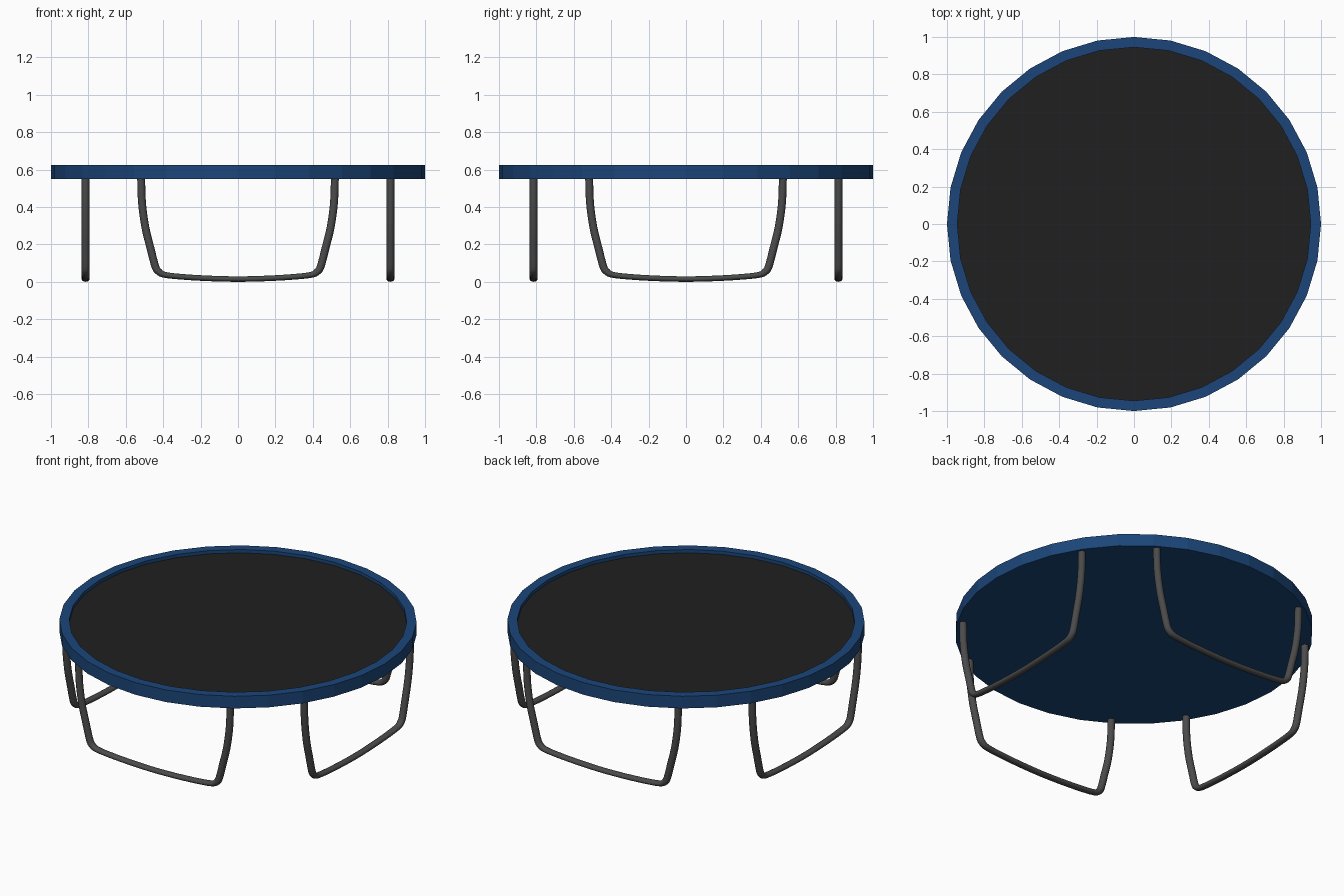
import bpy, bmesh, math
from mathutils import Vector

if "Cube" in bpy.data.objects:
    bpy.data.objects.remove(bpy.data.objects["Cube"])

SIDES = 32


def material(name, rgb):
    m = bpy.data.materials.new(name)
    m.diffuse_color = (*rgb, 1)
    m.use_nodes = True
    m.node_tree.nodes["Principled BSDF"].inputs["Base Color"].default_value = m.diffuse_color
    return m


def make_object(name, bm, mat):
    bmesh.ops.recalc_face_normals(bm, faces=bm.faces)
    me = bpy.data.meshes.new(name)
    bm.to_mesh(me)
    bm.free()
    me.materials.append(mat)
    ob = bpy.data.objects.new(name, me)
    bpy.context.collection.objects.link(ob)
    return ob


def ring(bm, r, z):
    return [bm.verts.new((r * math.cos(a), r * math.sin(a), z))
            for a in (2 * math.pi * i / SIDES for i in range(SIDES))]


def bridge(bm, a, b):
    n = len(a)
    for i in range(n):
        bm.faces.new((a[i], a[(i + 1) % n], b[(i + 1) % n], b[i]))


def smooth_path(pts, steps=4):
    # Catmull-Rom interpolation
    p = [pts[0] * 2 - pts[1]] + pts + [pts[-1] * 2 - pts[-2]]
    out = []
    for i in range(1, len(p) - 2):
        a, b, c, d = p[i - 1:i + 3]
        for s in range(steps):
            t = s / steps
            out.append(0.5 * (2 * b + (c - a) * t + (2 * a - 5 * b + 4 * c - d) * t * t
                              + (3 * b - a - 3 * c + d) * t ** 3))
    return out + [pts[-1]]


blue = material("blue_pad", (0.011, 0.06, 0.19))
black = material("black_mat", (0.014, 0.014, 0.014))
steel = material("dark_steel", (0.07, 0.07, 0.07))

# Padded rim with closed underside
bm = bmesh.new()
loops = [ring(bm, r, z) for r, z in
         ((1.0, 0.55), (1.0, 0.625), (0.945, 0.625), (0.945, 0.605))]
for a, b in zip(loops, loops[1:]):
    bridge(bm, a, b)
bm.faces.new(loops[0])
make_object("rim", bm, blue)

# Jumping mat, slightly recessed
bm = bmesh.new()
bm.faces.new(ring(bm, 0.945, 0.605))
make_object("jumping_mat", bm, black)

# U-shaped tube legs, one per side, flattened along the floor
half = [(0.518, 0.555), (0.513, 0.42), (0.495, 0.29), (0.468, 0.18), (0.443, 0.085),
        (0.425, 0.055), (0.39, 0.037), (0.29, 0.026), (0.15, 0.018), (0, 0.0145)]
path = [Vector((-x, 0, z)) for x, z in half] + [Vector((x, 0, z)) for x, z in half[-2::-1]]
path = smooth_path(path)
TUBE = 14
for k, name in enumerate(("front_leg", "right_leg", "back_leg", "left_leg")):
    bm = bmesh.new()
    loops = []
    for i, p in enumerate(path):
        t = (path[min(i + 1, len(path) - 1)] - path[max(i - 1, 0)]).normalized()
        n = Vector((-t.z, 0, t.x))
        thick = 0.0145 + 0.0065 * abs(t.z)
        loops.append([bm.verts.new(p + n * thick * math.cos(a)
                                   + Vector((0, -0.815 + 0.021 * math.sin(a), 0)))
                      for a in (2 * math.pi * j / TUBE for j in range(TUBE))])
    for a, b in zip(loops, loops[1:]):
        bridge(bm, a, b)
    bm.faces.new(loops[0])
    bm.faces.new(loops[-1])
    for f in bm.faces:
        f.smooth = len(f.verts) == 4
    leg = make_object(name, bm, steel)
    leg.rotation_euler.z = k * math.pi / 2
